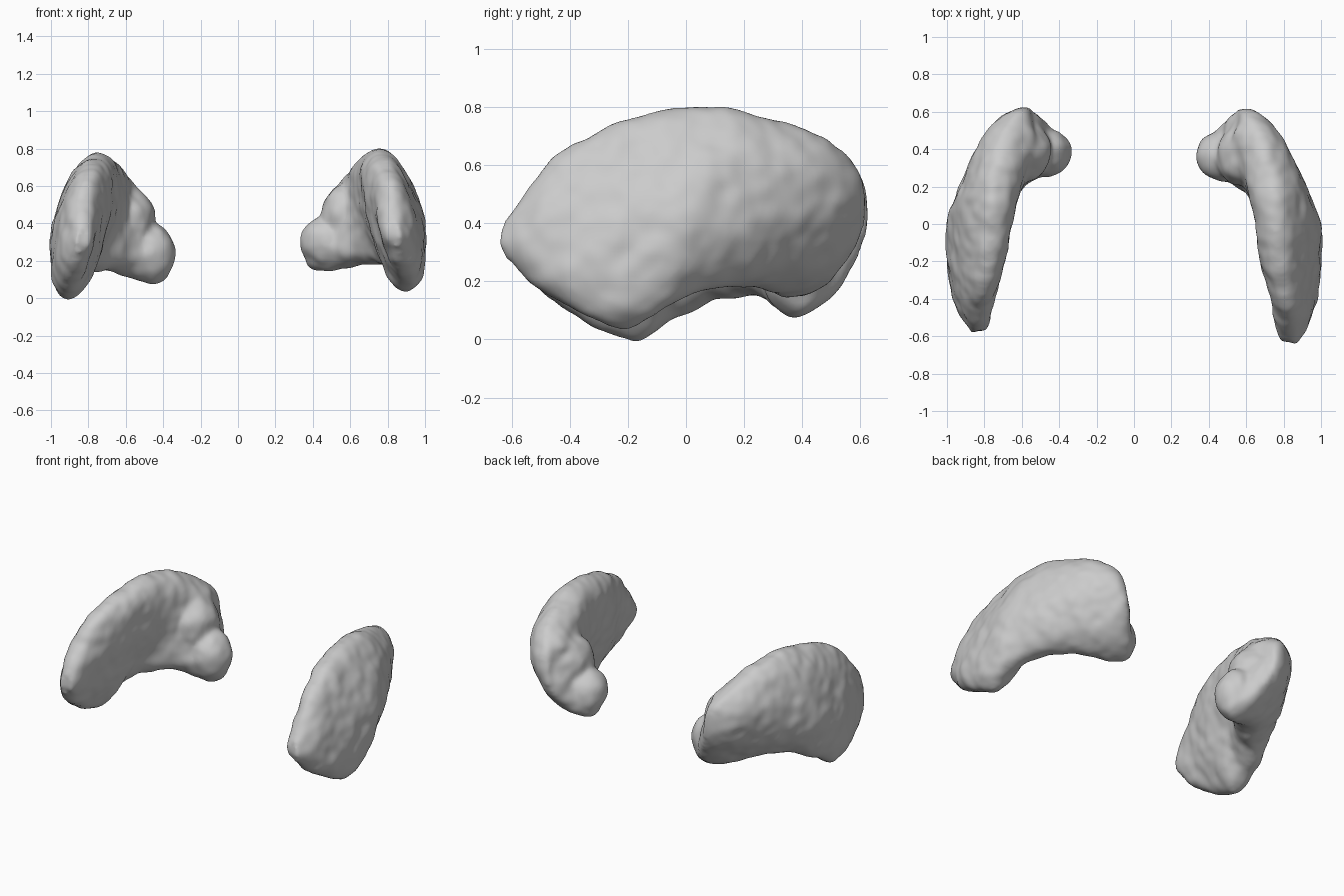
import bpy, bmesh, math
from mathutils import Vector, Matrix, noise

if "Cube" in bpy.data.objects:
    bpy.data.objects.remove(bpy.data.objects["Cube"])

# Stations front to back: lower edge, middle, upper edge, half thickness
STATIONS = [
    ((.84, -.61, .285), (.83, -.635, .34), (.82, -.61, .41), .035),
    ((.87, -.53, .19), (.84, -.55, .35), (.81, -.55, .50), .068),
    ((.91, -.38, .10), (.86, -.40, .37), (.80, -.40, .66), .10),
    ((.91, -.20, .04), (.855, -.22, .38), (.765, -.22, .745), .125),
    ((.88, -.09, .11), (.85, -.05, .42), (.74, -.05, .78), .132),
    ((.80, .03, .18), (.82, .08, .45), (.725, .10, .79), .135),
    ((.66, .17, .21), (.755, .23, .46), (.68, .26, .755), .138),
    ((.52, .27, .19), (.655, .385, .45), (.635, .40, .695), .145),
    ((.42, .325, .17), (.55, .475, .42), (.57, .515, .61), .135),
    ((.375, .34, .20), (.485, .46, .36), (.54, .52, .51), .11),
    ((.37, .36, .23), (.45, .45, .34), (.49, .50, .43), .06),
]
STEPS, SIDES = 7, 48


def catmull(a, b, c, d, t):
    return 0.5 * (2 * b + (c - a) * t + (2 * a - 5 * b + 4 * c - d) * t * t
                  + (3 * b - a - 3 * c + d) * t ** 3)


def station(u):
    i = min(int(u), len(STATIONS) - 2)
    s = [STATIONS[max(0, min(len(STATIONS) - 1, i + k))] for k in (-1, 0, 1, 2)]
    low, mid, top = (catmull(*[Vector(q[k]) for q in s], u - i) for k in range(3))
    return low, mid, top, catmull(*[q[3] for q in s], u - i)


def spine(st, s):
    low, mid, top, _ = st
    return low * (s * (s - 1) / 2) + mid * (1 - s * s) + top * (s * (s + 1) / 2)


def finish(bm, name):
    bmesh.ops.recalc_face_normals(bm, faces=bm.faces)
    mesh = bpy.data.meshes.new(name)
    bm.to_mesh(mesh)
    bm.free()
    for p in mesh.polygons:
        p.use_smooth = True
    return mesh


def base_lobe():
    bm = bmesh.new()
    rings = []
    last = len(STATIONS) - 1
    for r in range(last * STEPS + 1):
        u = r / STEPS
        st, before, after = station(u), station(max(0, u - .3)), station(min(last, u + .3))
        blunt = .9 - .2 * min(1, max(0, (u - 4) / 3))
        fill = .4 * math.exp(-((u - 4.7) / 2.2) ** 2)
        ring = []
        for k in range(SIDES):
            a = 2 * math.pi * k / SIDES
            s = -math.cos(a)
            along = spine(after, s) - spine(before, s)
            up = spine(st, min(1, s + .1)) - spine(st, max(-1, s - .1))
            n = along.cross(up).normalized()
            w = math.copysign(abs(math.sin(a)) ** blunt, math.sin(a))
            if w < 0:   # fuller inner face, mostly in the upper half
                w *= 1 + fill * (.5 + .5 * s)
            ring.append(bm.verts.new(spine(st, s) + n * st[3] * w))
        rings.append(ring)
    # Skin and end caps
    for p, q in zip(rings, rings[1:]):
        for k in range(SIDES):
            j = (k + 1) % SIDES
            bm.faces.new((p[k], p[j], q[j], q[k]))
    for ring in (rings[0], rings[-1]):
        bm.faces.new(ring)
    # Rounded bulb filling the inner rear end
    bmesh.ops.create_uvsphere(
        bm, u_segments=32, v_segments=20, radius=1,
        matrix=Matrix.Translation((.472, .365, .295)) @ Matrix.Diagonal((.135, .13, .135, 1)))
    bmesh.ops.create_uvsphere(
        bm, u_segments=32, v_segments=20, radius=1,
        matrix=Matrix.Translation((.57, .37, .44)) @ Matrix.Diagonal((.12, .16, .17, 1)))
    # Fuse into one skin and soften the joins
    obj = bpy.data.objects.new("base", finish(bm, "base"))
    bpy.context.collection.objects.link(obj)
    fuse = obj.modifiers.new("fuse", 'REMESH')
    fuse.mode, fuse.voxel_size = 'VOXEL', .014
    soft = obj.modifiers.new("soften", 'SMOOTH')
    soft.factor, soft.iterations = .5, 14
    dg = bpy.context.evaluated_depsgraph_get()
    mesh = bpy.data.meshes.new_from_object(obj.evaluated_get(dg))
    bpy.data.objects.remove(obj)
    return mesh


def lobe(base, name, place, seed, bump):
    bm = bmesh.new()
    bm.from_mesh(base)
    bm.normal_update()
    # Gentle organic lumps and one raised patch on the outer face
    moves = []
    for v in bm.verts:
        d = .006 + .012 * noise.noise(v.co * 7 + seed) + .006 * noise.noise(v.co * 15 + seed)
        d += bump * math.exp(-((v.co - Vector((.97, -.02, .4))).length / .09) ** 2)
        moves.append(v.normal * d)
    for v, m in zip(bm.verts, moves):
        v.co = place(v.co + m)
    bpy.context.collection.objects.link(bpy.data.objects.new(name, finish(bm, name)))


def left_place(p):
    # Mirrored, slightly shorter, with a lower inner rear corner
    drop = .03 * math.exp(-((p - Vector((.42, .34, .17))).length / .15) ** 2)
    return Vector((-p.x, p.y * .965 + .03, p.z * 1.025 - .042 - drop))


base = base_lobe()
lobe(base, "right_lobe", lambda p: p.copy(), Vector((3.1, 0, 0)), .012)
lobe(base, "left_lobe", left_place, Vector((0, 8.4, 2)), .006)
